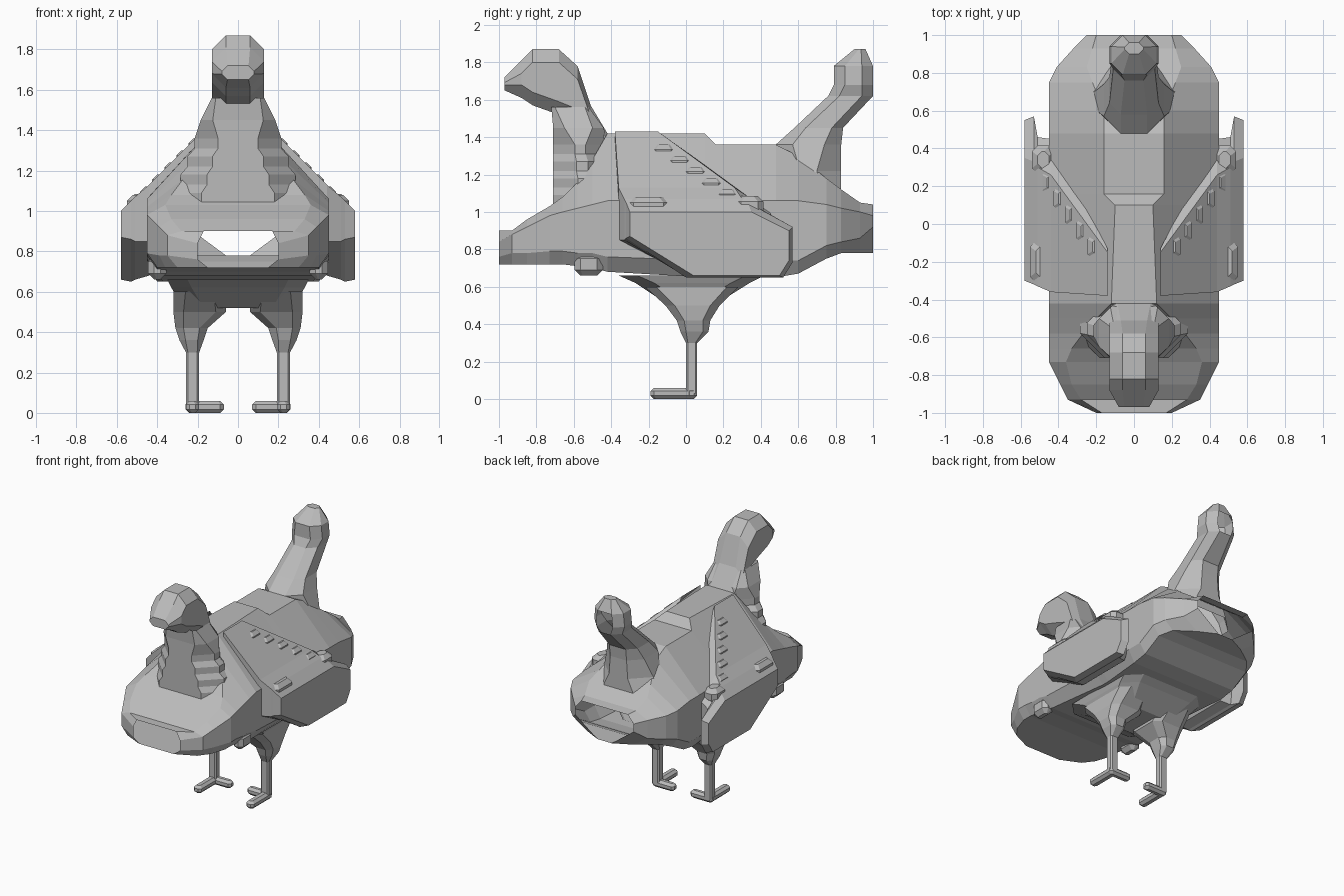
import bpy, bmesh
from mathutils import Vector

cube = bpy.data.objects.get("Cube")
if cube:
    bpy.data.objects.remove(cube, do_unlink=True)

grey = bpy.data.materials.new("plain_grey")
grey.use_nodes = True
GREY = (0.5, 0.5, 0.5, 1)
grey.diffuse_color = GREY
grey.node_tree.nodes["Principled BSDF"].inputs["Base Color"].default_value = GREY


def loft(name, rings, first=True, last=True, open_back=False):
    """Skin a list of equal-length rings with flat faces."""
    bm = bmesh.new()
    rows = [[bm.verts.new(p) for p in ring] for ring in rings]
    n = len(rows[0])
    for a, b in zip(rows, rows[1:]):
        for i in range(n):
            j = (i + 1) % n
            bm.faces.new((a[i], a[j], b[j], b[i]))
    if first:
        bm.faces.new(rows[0])
    if last:
        bm.faces.new(rows[-1])
    bmesh.ops.recalc_face_normals(bm, faces=bm.faces[:])
    if open_back:
        ends = [f for f in bm.faces if all(v.co.y > 0.99 for v in f.verts)]
        bmesh.ops.delete(bm, geom=ends, context="FACES")
    mesh = bpy.data.meshes.new(name)
    bm.to_mesh(mesh)
    bm.free()
    mesh.materials.append(grey)
    obj = bpy.data.objects.new(name, mesh)
    bpy.context.collection.objects.link(obj)
    return obj


def octagon(u0, u1, v0, v1, cut):
    """Rectangle with cut corners."""
    c = min(cut, (u1 - u0) * 0.4, (v1 - v0) * 0.4)
    return [(u0 + c, v0), (u1 - c, v0), (u1, v0 + c), (u1, v1 - c),
            (u1 - c, v1), (u0 + c, v1), (u0, v1 - c), (u0, v0 + c)]


def level(z, y0, y1, w, cx=0, cut=0.06):
    """Horizontal ring at height z."""
    return [(x, y, z) for x, y in octagon(cx - w, cx + w, y0, y1, cut)]


def slice_y(y, w, z0, z1, cut=0.07):
    """Upright ring at depth y."""
    return [(x, y, z) for x, z in octagon(-w, w, z0, z1, cut)]


def block(name, centre, size, cut=0.02):
    """Small block with chamfered edges."""
    c, h = Vector(centre), Vector(size) / 2
    rings = []
    for dz, inset in ((-h.z, cut), (-h.z + cut, 0), (h.z - cut, 0), (h.z, cut)):
        rings.append(level(c.z + dz, c.y - h.y + inset, c.y + h.y - inset,
                           h.x - inset, c.x, cut))
    return loft(name, rings)


# Hollow body shell, open at both ends:
# y, bottom half width, bottom z, side half width, side z range, top half width, top z
stations = [
    (-1.0, .15, .72, .20, .76, .84, .17, .90),
    (-.93, .30, .72, .35, .78, .88, .28, .90),
    (-.85, .36, .72, .39, .78, .92, .33, .96),
    (-.73, .40, .72, .45, .79, .98, .36, 1.03),
    (-.66, .40, .72, .45, .79, 1.0, .33, 1.08),
    (-.58, .40, .71, .45, .78, 1.02, .27, 1.16),
    (-.50, .40, .70, .45, .78, 1.04, .20, 1.28),
    (-.42, .40, .68, .45, .76, 1.06, .12, 1.42),
    (.10, .37, .65, .45, .74, 1.07, .10, 1.42),
    (.16, .37, .65, .45, .74, 1.07, .16, 1.36),
    (.48, .40, .65, .45, .74, 1.06, .16, 1.36),
    (.60, .40, .67, .45, .74, 1.06, .16, 1.30),
    (.75, .40, .75, .45, .82, 1.04, .22, 1.18),
    (.83, .34, .78, .41, .84, 1.02, .25, 1.12),
    (.93, .20, .78, .32, .86, 1.0, .22, 1.05),
    (1.0, .06, .78, .25, .92, .98, .20, 1.04),
]
rings = []
for y, b, z0, w, z1, z2, t, z3 in stations:
    half = [(b, z0), (w, z1), (w, z2), (t, z3)]
    rings.append([(x, y, z) for x, z in half] +
                 [(-x, y, z) for x, z in reversed(half)])
loft("body", rings, first=False, last=False)

# Neck with a narrow flat front, rising from stepped tiers
rings = []
for i in range(4):
    z, w, back = 1.04 + .09 * i, .32 - .035 * i, -.36 - .02 * i
    rings += [level(z, -.71, back, w, cut=.15),
              level(z + .05, -.71, back, w, cut=.15)]
rings += [level(1.45, -.71, -.44, .185, cut=.06), level(1.56, -.72, -.52, .13, cut=.02)]
loft("neck", rings, first=False, last=False)

# Head with a blunt beak
loft("head", [slice_y(*s) for s in (
    (-.97, .08, 1.65, 1.72), (-.88, .13, 1.61, 1.81), (-.82, .13, 1.57, 1.87),
    (-.68, .13, 1.52, 1.87), (-.58, .13, 1.48, 1.78), (-.51, .13, 1.42, 1.57),
    (-.42, .12, 1.34, 1.42))], last=False)

# Upright tail with a narrow front, open at its rear end
loft("tail", [level(*s) for s in (
    (1.06, .50, .83, .28, 0, .14), (1.14, .50, .83, .25, 0, .14),
    (1.22, .48, .83, .21, 0, .13), (1.36, .48, .83, .16, 0, .09),
    (1.45, .58, .84, .13), (1.62, .76, 1.0, .11),
    (1.68, .79, 1.0, .13), (1.78, .79, 1.0, .12), (1.87, .90, .96, .05))],
    first=False, open_back=True)

# Tapered belly
loft("belly", [level(*s, cut=.1) for s in (
    (.66, -.36, .42, .35, 0), (.62, -.27, .34, .33, 0), (.52, -.12, .18, .27, 0))],
    first=False)

# Wing outlines (y, z) from the back ridge out to the flat outer face
wing = [
    (.14, [(-.38, 1.3), (-.38, 1.43), (-.15, 1.43), (-.13, 1.4),
           (-.13, 1.36), (-.15, 1.3), (-.3, 1.3)]),
    (.44, [(-.36, .85), (-.36, 1.13), (.26, 1.13), (.45, 1.0),
           (.45, .74), (.42, .68), (-.03, .68)]),
    (.51, [(-.33, .85), (-.33, 1.07), (.30, 1.07), (.46, .96),
           (.46, .73), (.45, .66), (-.01, .66)]),
    (.53, [(-.32, .86), (-.32, 1.05), (.33, 1.05), (.57, .92),
           (.57, .73), (.52, .65), (.0, .65)]),
    (.58, [(-.30, .87), (-.30, 1.0), (.35, 1.0), (.55, .9),
           (.55, .74), (.50, .66), (.04, .66)]),
]

for side, s in (("left", 1), ("right", -1)):
    loft(side + "_wing", [[(s * x, y, z) for y, z in ring] for x, ring in wing],
         first=False)

    # Stepped feather edge running down the back
    for i in range(5):
        x = .2 + .06 * i
        block(f"{side}_feather_step_{i + 1}",
              (s * x, -.12 + .085 * i, 1.51 - x), (.09, .13, .1), .025)
    # Shoulder and hip tufts
    block(side + "_shoulder_tuft", (s * .49, -.2, 1.02), (.12, .22, .12), .03)
    block(side + "_hip_tuft", (s * .48, .34, 1.03), (.12, .15, .11), .03)
    block(side + "_chest_tuft", (s * .40, -.52, .72), (.09, .15, .12), .03)

    # Thigh narrowing into a thin shank
    loft(side + "_leg", [level(z, y0, y1, w, s * cx, cut) for z, y0, y1, w, cx, cut in (
        (.60, -.22, .28, .13, .19, .06), (.50, -.11, .18, .13, .19, .05),
        (.42, -.05, .13, .08, .23, .04), (.36, -.03, .12, .06, .23, .03),
        (.30, 0, .06, .033, .225, .01), (.03, 0, .06, .033, .225, .01))], first=False)
    # Two toes: forward and inward
    block(side + "_front_toe", (s * .225, -.065, .03), (.066, .25, .06), .018)
    block(side + "_inner_toe", (s * .165, .03, .03), (.19, .06, .06), .018)
